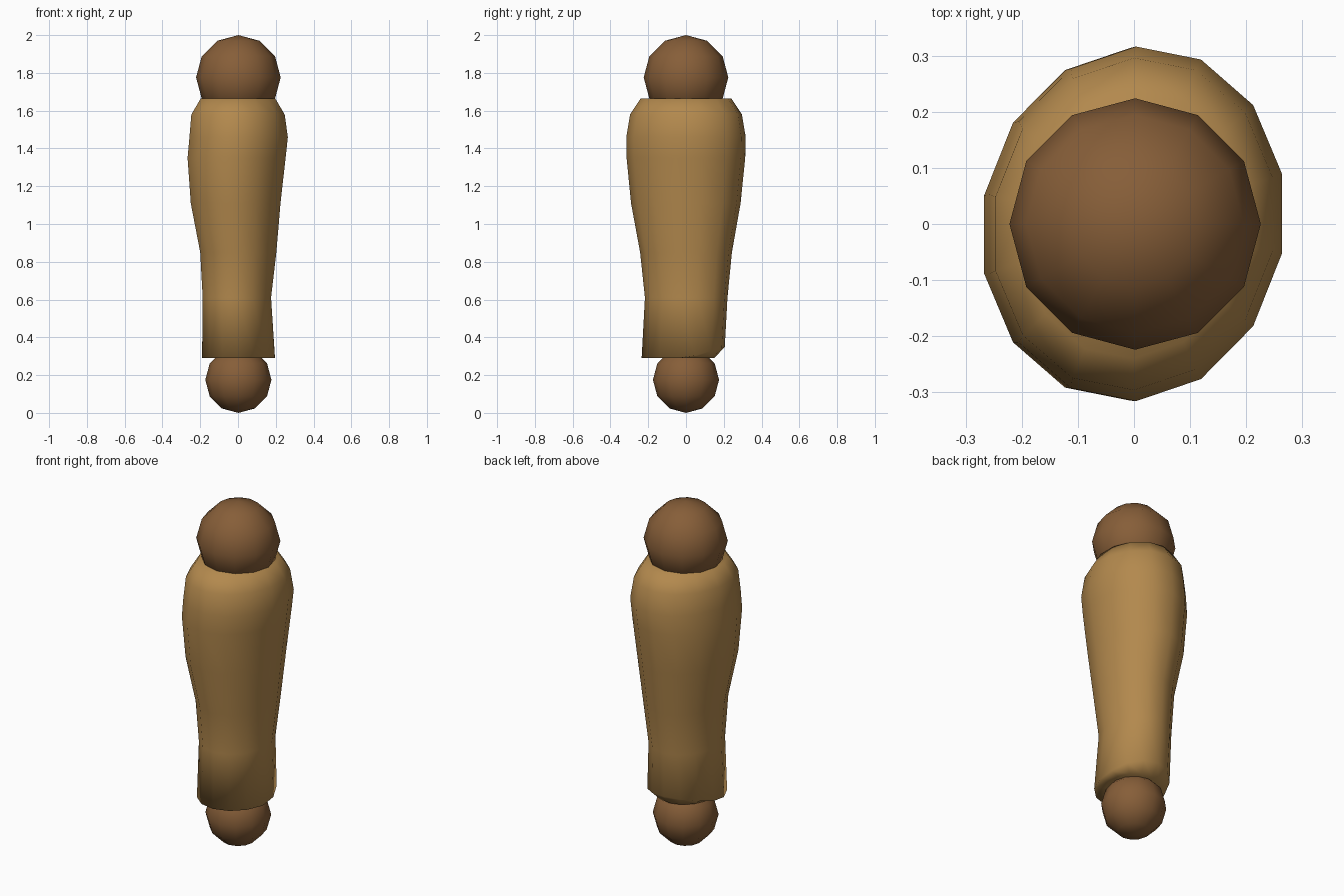
import bpy, bmesh, math

if "Cube" in bpy.data.objects:
    bpy.data.objects.remove(bpy.data.objects["Cube"])


def material(name, rgb):
    m = bpy.data.materials.new(name)
    m.diffuse_color = (*rgb, 1)
    m.use_nodes = True
    m.node_tree.nodes["Principled BSDF"].inputs["Base Color"].default_value = m.diffuse_color
    return m


skin = material("brown", (0.24, 0.112, 0.04))
cloth = material("tan", (0.45, 0.25, 0.075))


def ball(name, z, r):
    bpy.ops.mesh.primitive_uv_sphere_add(segments=12, ring_count=6, radius=r, location=(0.002, 0, z))
    o = bpy.context.object
    o.name = name
    o.data.materials.append(skin)
    bpy.ops.object.shade_smooth()


# Round ends: shoulder/neck ball on top, hand ball below
ball("upper_ball", 1.776, 0.224)
ball("lower_ball", 0.175, 0.175)

# Sleeve: 14-sided rings as (z, x min, x max, y min, y max, back lift)
rings = [
    (1.665, -0.197, 0.197, -0.24, 0.24, 0),
    (1.58, -0.247, 0.247, -0.296, 0.296, 0),
    (1.46, -0.257, 0.264, -0.316, 0.316, 0),
    (1.35, -0.267, 0.252, -0.314, 0.314, 0),
    (1.11, -0.25, 0.225, -0.29, 0.29, 0),
    (0.85, -0.2, 0.203, -0.243, 0.243, 0),
    (0.61, -0.187, 0.175, -0.217, 0.22, 0),
    (0.29, -0.19, 0.195, -0.235, 0.205, 0.06),
    (0.29, -0.14, 0.145, -0.16, 0.15, 0),
]
SIDES = 14
bm = bmesh.new()
loops = []
for z, x0, x1, y0, y1, lift in rings:
    loop = []
    for k in range(SIDES):
        a = math.pi / 2 + k * math.tau / SIDES
        x = (x0 + x1) / 2 + (x1 - x0) / 2 / 0.975 * math.cos(a)
        y = (y0 + y1) / 2 + (y1 - y0) / 2 * math.sin(a) + 0.07 * x
        loop.append(bm.verts.new((x, y, z + lift * max(0, math.sin(a)))))
    loops.append(loop)
for p, q in zip(loops, loops[1:]):
    for k in range(SIDES):
        n = (k + 1) % SIDES
        bm.faces.new((p[k], q[k], q[n], p[n]))
bm.faces.new(loops[0])
bm.faces.new(loops[-1][::-1])
bmesh.ops.recalc_face_normals(bm, faces=bm.faces)
for f in bm.faces:
    f.smooth = True
me = bpy.data.meshes.new("sleeve")
bm.to_mesh(me)
bm.free()
me.materials.append(cloth)
sleeve = bpy.data.objects.new("sleeve", me)
bpy.context.collection.objects.link(sleeve)
